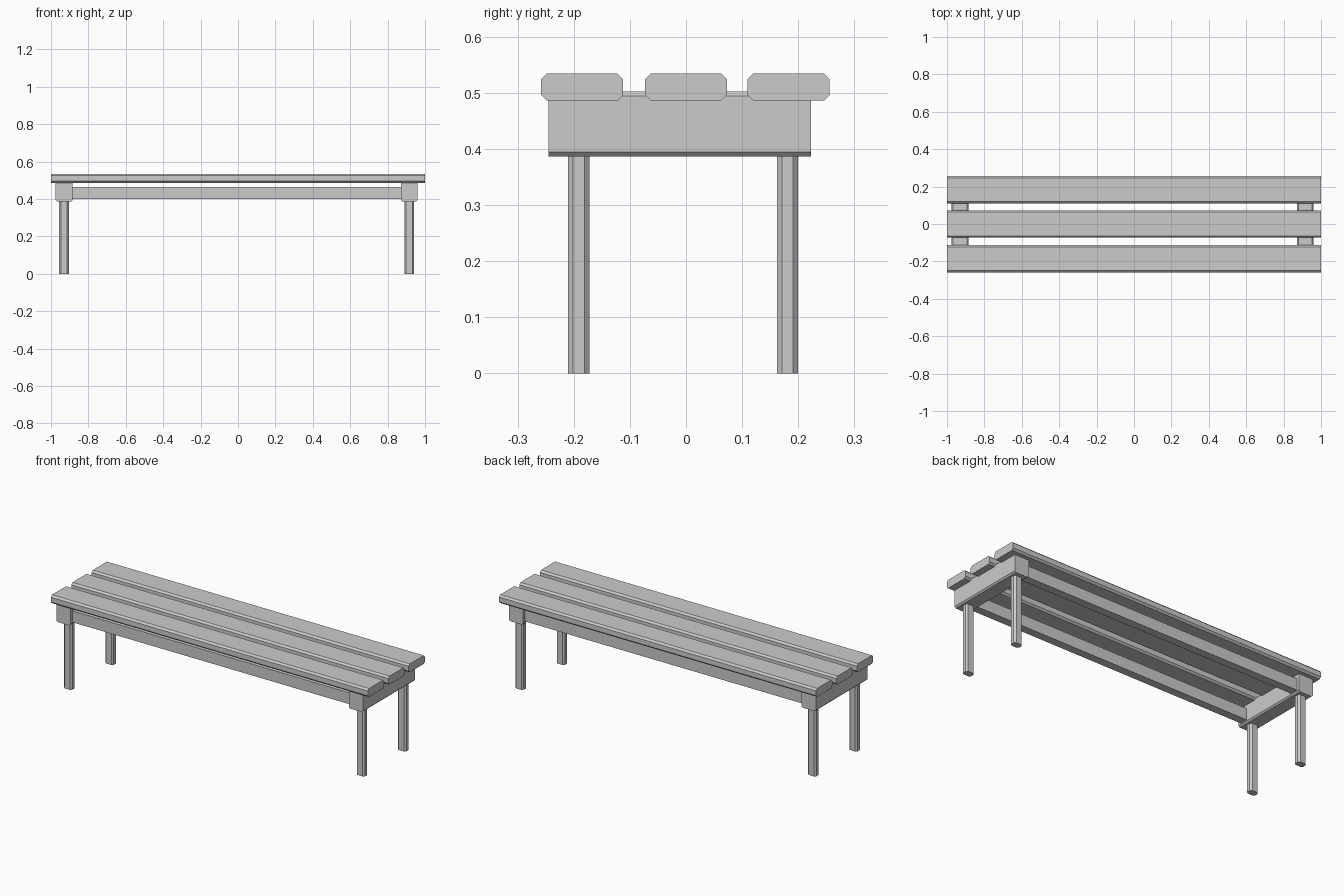
import bpy
import bmesh
from mathutils import Vector

cube = bpy.data.objects.get("Cube")
if cube:
    bpy.data.objects.remove(cube, do_unlink=True)

grey = bpy.data.materials.new("plain grey")
grey.use_nodes = True
colour = (0.6, 0.6, 0.6, 1.0)
grey.diffuse_color = colour
grey.node_tree.nodes["Principled BSDF"].inputs["Base Color"].default_value = colour


def timber(name, low, high, axis, chamfer=0.0):
    """Box between two corners, chamfered on the edges that run along one axis."""
    low, high = Vector(low), Vector(high)
    size, centre = high - low, (low + high) / 2
    bm = bmesh.new()
    bmesh.ops.create_cube(bm, size=1)
    for v in bm.verts:
        v.co = Vector(a * b for a, b in zip(v.co, size))
    if chamfer:
        edges = [e for e in bm.edges
                 if abs((e.verts[0].co - e.verts[1].co)[axis]) > size[axis] / 2]
        bmesh.ops.bevel(bm, geom=edges, offset=chamfer, segments=1,
                        affect='EDGES', clamp_overlap=True)
    mesh = bpy.data.meshes.new(name)
    bm.to_mesh(mesh)
    bm.free()
    mesh.materials.append(grey)
    obj = bpy.data.objects.new(name, mesh)
    obj.location = centre
    bpy.context.collection.objects.link(obj)
    return obj


X, Y, Z = range(3)

# Seat slats
for side, y in (("front", -0.185), ("middle", 0.0), ("back", 0.183)):
    timber(side + "_slat", (-1, y - 0.073, 0.486), (1, y + 0.073, 0.534), X, 0.01)

# Cross beams, each on a pair of legs
ends = {"right": -0.93, "left": 0.916}
for end, x in ends.items():
    timber(end + "_beam", (x - 0.045, -0.245, 0.386), (x + 0.045, 0.223, 0.502), Y, 0.008)
    for side, y in (("front", -0.191), ("back", 0.181)):
        timber(f"{side}_{end}_leg", (x - 0.026, y - 0.019, 0), (x + 0.026, y + 0.019, 0.39), Z, 0.009)

# Long rails between the beams
for side, y in (("front", -0.205), ("back", 0.183)):
    timber(side + "_rail", (ends["right"], y - 0.023, 0.40), (ends["left"], y + 0.023, 0.465), X)
